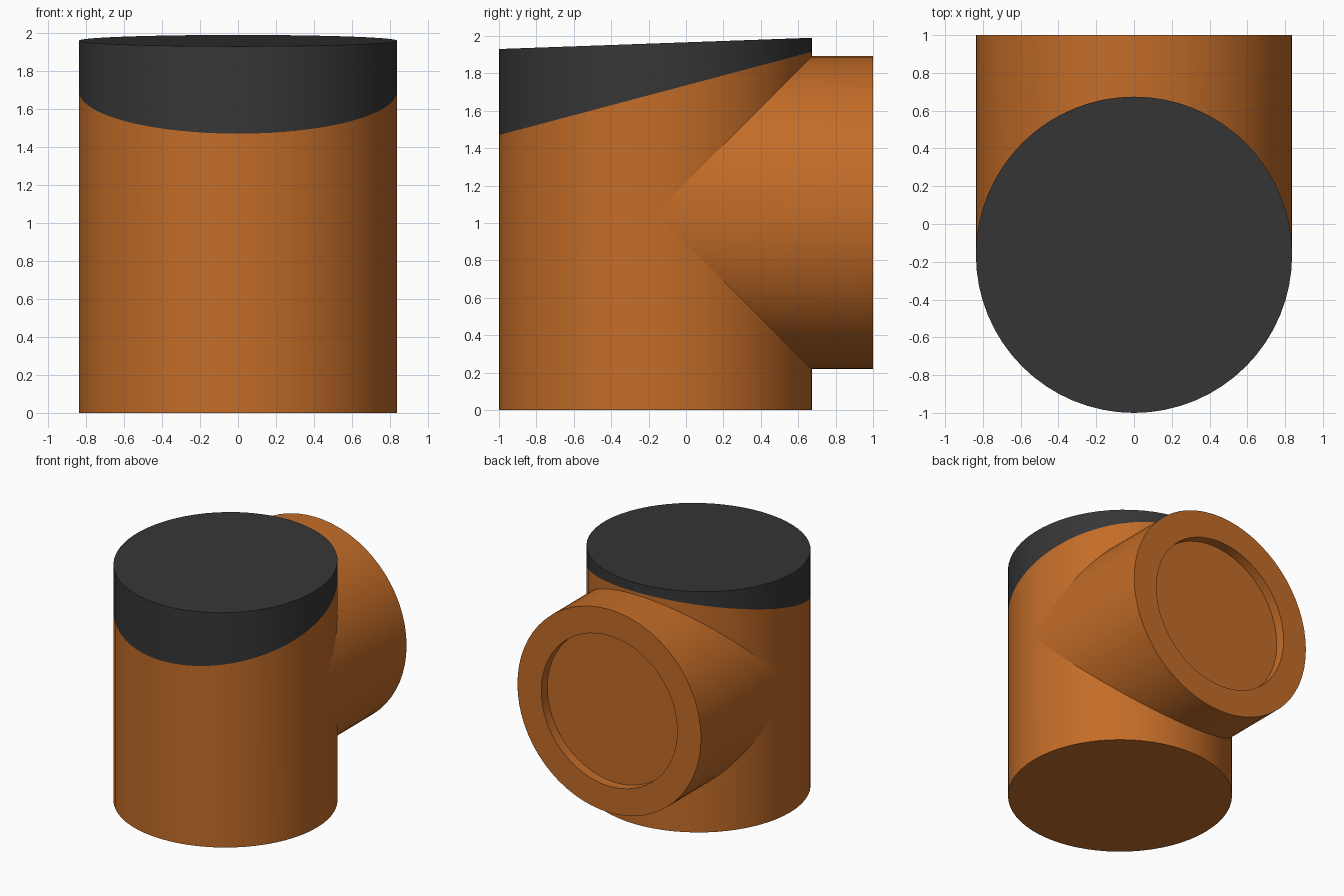
import bpy
import bmesh
from math import cos, sin, pi, radians

cube = bpy.data.objects.get("Cube")
if cube:
    bpy.data.objects.remove(cube, do_unlink=True)

SEGMENTS = 64
RADIUS = 0.837
BODY_Y = -0.163
BRANCH_Z = 1.055


def make_material(name, color):
    mat = bpy.data.materials.new(name)
    mat.use_nodes = True
    mat.diffuse_color = color
    mat.node_tree.nodes["Principled BSDF"].inputs["Base Color"].default_value = color
    return mat


def lofted(name, rings, mat, cap_start=True):
    """Join a series of matching rings into a tube and close its ends."""
    bm = bmesh.new()
    loops = [[bm.verts.new(p) for p in ring] for ring in rings]
    for a, b in zip(loops, loops[1:]):
        for i in range(SEGMENTS):
            j = (i + 1) % SEGMENTS
            bm.faces.new((a[i], a[j], b[j], b[i]))
    if cap_start:
        bm.faces.new(loops[0][::-1])
    bm.faces.new(loops[-1])
    bmesh.ops.recalc_face_normals(bm, faces=bm.faces)
    mesh = bpy.data.meshes.new(name)
    bm.to_mesh(mesh)
    bm.free()
    mesh.materials.append(mat)
    obj = bpy.data.objects.new(name, mesh)
    bpy.context.collection.objects.link(obj)
    bpy.ops.object.select_all(action='DESELECT')
    obj.select_set(True)
    bpy.context.view_layer.objects.active = obj
    bpy.ops.object.shade_smooth_by_angle(angle=radians(30))
    return obj


def circle(radius):
    angles = [2 * pi * i / SEGMENTS for i in range(SEGMENTS)]
    return [(radius * cos(a), radius * sin(a)) for a in angles]


def upright_ring(front_z, back_z):
    """Ring around the vertical axis, sloping from front to back."""
    slope = (back_z - front_z) / (2 * RADIUS)
    return [(x, BODY_Y + y, front_z + slope * (y + RADIUS)) for x, y in circle(RADIUS)]


def branch_ring(radius, y):
    return [(x, y, BRANCH_Z + z) for x, z in circle(radius)]


orange = make_material("burnt orange", (0.55, 0.152, 0.021, 1))
charcoal = make_material("charcoal", (0.037, 0.037, 0.037, 1))

# Upright pipe with a sloping top, and the wedge lid on it
lofted("body", [upright_ring(0, 0), upright_ring(1.47, 1.915)], orange)
lofted("lid", [upright_ring(1.47, 1.915), upright_ring(1.93, 1.99)], charcoal)

# Rear branch, mitred onto the body, with a shallow round recess in its end
mitre = [(x, BODY_Y + abs(z), BRANCH_Z + z) for x, z in circle(RADIUS)]
lofted("rear_branch", [mitre, branch_ring(RADIUS, 1.0),
                       branch_ring(0.62, 1.0), branch_ring(0.62, 0.92)],
       orange, cap_start=False)
